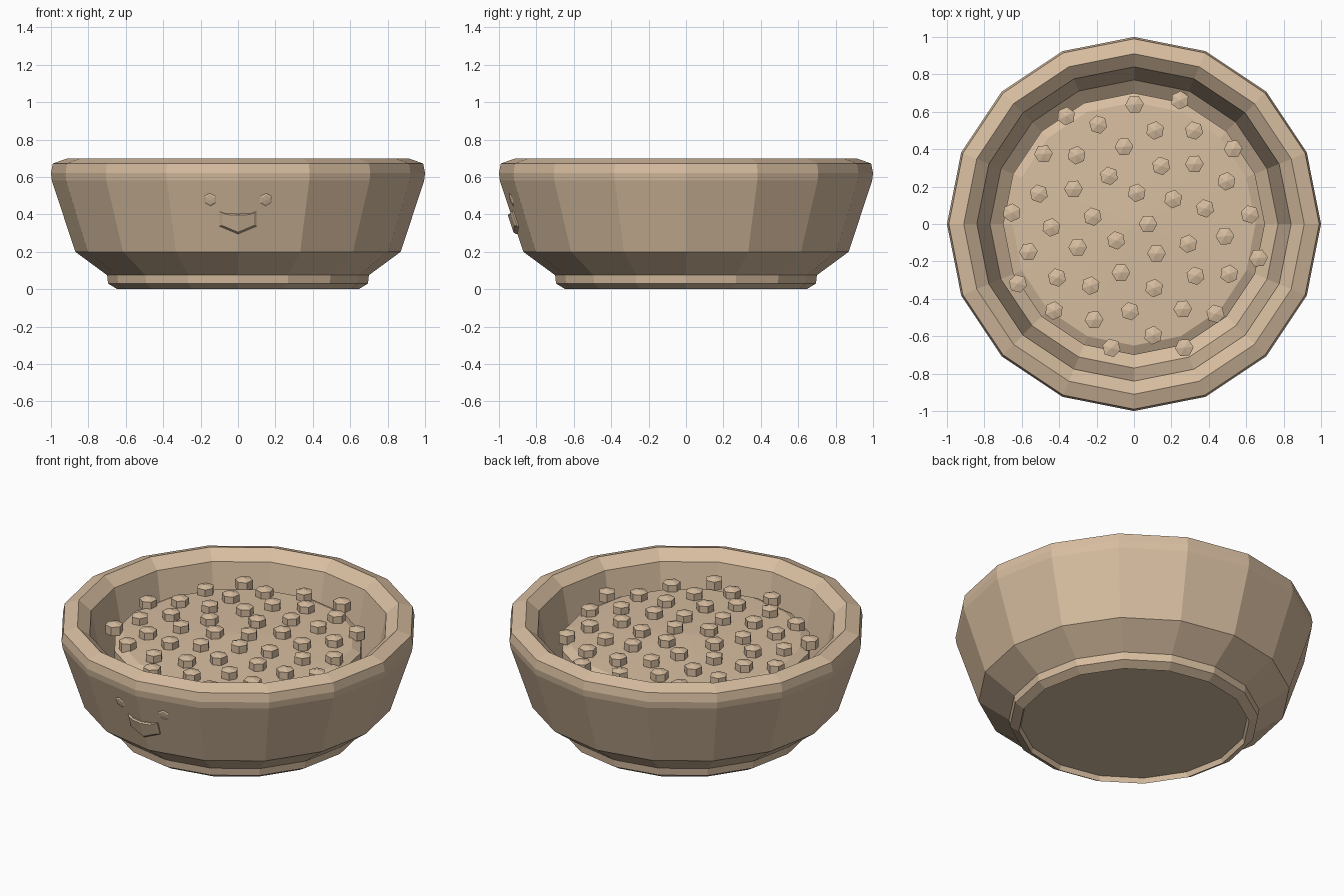
import bpy, bmesh, math
from mathutils import Matrix, Vector

cube = bpy.data.objects.get("Cube")
if cube:
    bpy.data.objects.remove(cube, do_unlink=True)

tan = bpy.data.materials.new("warm_tan")
tan.use_nodes = True
TAN = (0.68, 0.51, 0.35, 1)
tan.diffuse_color = TAN
tan.node_tree.nodes["Principled BSDF"].inputs["Base Color"].default_value = TAN

SIDES = 16


def finish(name, bm):
    bmesh.ops.recalc_face_normals(bm, faces=bm.faces)
    mesh = bpy.data.meshes.new(name)
    bm.to_mesh(mesh)
    bm.free()
    mesh.materials.append(tan)
    obj = bpy.data.objects.new(name, mesh)
    bpy.context.collection.objects.link(obj)
    return obj


def lathe(bm, profile, sides, matrix=Matrix()):
    """Spin (radius, height) points around z; radius 0 makes a pole."""
    rings = []
    for r, z in profile:
        angles = [math.tau * k / sides for k in range(sides)] if r else [0]
        rings.append([bm.verts.new(matrix @ Vector((r * math.cos(a), r * math.sin(a), z)))
                      for a in angles])
    for low, high in zip(rings, rings[1:]):
        for k in range(sides):
            n = (k + 1) % sides
            if len(low) == 1:
                bm.faces.new((low[0], high[n], high[k]))
            elif len(high) == 1:
                bm.faces.new((low[k], low[n], high[0]))
            else:
                bm.faces.new((low[k], low[n], high[n], high[k]))


# Bowl shell: recessed foot, flared wall, bevelled rim, hollow inside
bm = bmesh.new()
lathe(bm, [(0, .03), (.635, .03), (.645, 0), (.695, .03), (.7, .075), (.87, .2),
           (.995, .58), (1, .62), (.99, .672), (.91, .7), (.84, .643),
           (.77, .28), (.6, .15), (0, .15)], SIDES)
finish("bowl", bm)

# Food bed: slightly domed disc with a bevelled edge
bm = bmesh.new()
lathe(bm, [(0, .16), (.6, .16), (.7, .3), (.7, .535), (.65, .56), (0, .585)], SIDES)
finish("food_bed", bm)

# Food pieces: six-sided nuggets laid out in a golden-angle spiral
NUGGET = [(0, -.01), (.05, -.01), (.05, .043), (0, .056)]
GOLDEN = math.pi * (3 - math.sqrt(5))
bm = bmesh.new()
for i in range(46):
    radius = .1058 * math.sqrt(i + .5)
    angle = -GOLDEN * i
    place = Matrix.Translation((radius * math.cos(angle), radius * math.sin(angle),
                                .585 - .04 * radius))
    lathe(bm, NUGGET, 6, place @ Matrix.Rotation(i * .7, 4, 'Z'))
finish("food_pieces", bm)

# Eyes: faceted studs facing out of the front wall
EYE = [(0, -.03), (.045, -.03), (.045, .006), (.028, .016), (0, .018)]
for name, side in (("left_eye", 1), ("right_eye", -1)):
    bm = bmesh.new()
    aim = Vector((side * .2, -1, -.3)).to_track_quat('Z', 'Y').to_matrix().to_4x4()
    lathe(bm, EYE, 6, Matrix.Translation((side * .147, -.922, .482)) @ aim
          @ Matrix.Rotation(math.pi / 6, 4, 'Z'))
    finish(name, bm)

# Mouth: chevron wrapped round the front edge, mirrored about the middle
half = [(.07, .405), (.1, .417), (.1, .337)]
outline = half + [(0, .295)] + [(-x, z) for x, z in reversed(half)] + [(0, .403)]


def wall_y(x, z, lift):
    return -.87 - (z - .2) * .33 + abs(x) * .2 - lift


bm = bmesh.new()
layers = []
for lift, shrink in ((-.03, 1), (.008, 1), (.018, .85)):
    layers.append([])
    for x, z in outline:
        x, z = x * shrink, .36 + (z - .36) * shrink
        layers[-1].append(bm.verts.new((x, wall_y(x, z, lift), z)))
count = len(outline)
for back, front in zip(layers, layers[1:]):
    for k in range(count):
        n = (k + 1) % count
        bm.faces.new((back[k], back[n], front[n], front[k]))
for layer in (layers[0], layers[-1]):
    bm.faces.new((layer[7], layer[0], layer[1], layer[2], layer[3]))
    bm.faces.new((layer[3], layer[4], layer[5], layer[6], layer[7]))
finish("mouth", bm)
